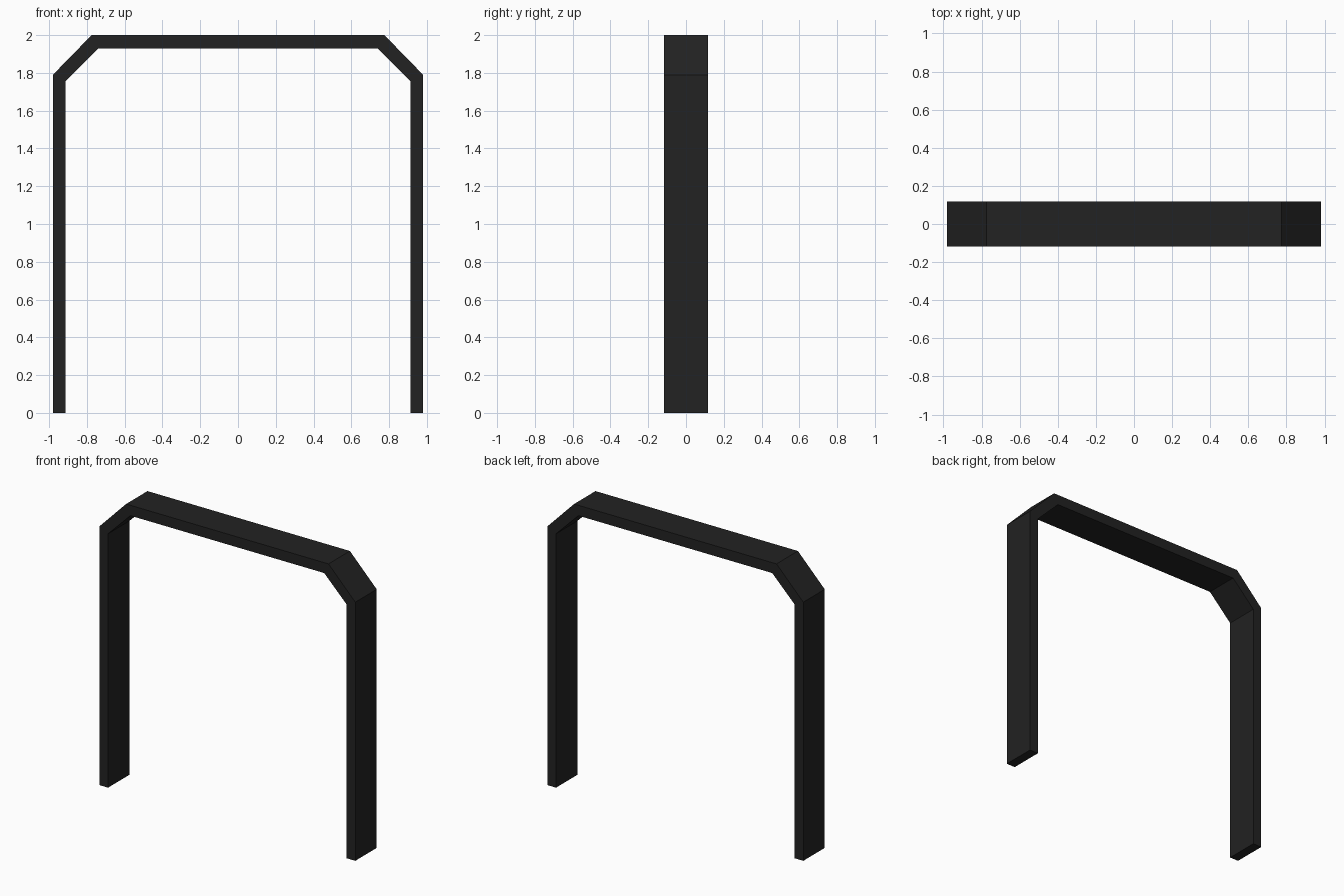
import bpy
import bmesh

cube = bpy.data.objects.get("Cube")
if cube:
    bpy.data.objects.remove(cube, do_unlink=True)

# Near-black painted finish
black = bpy.data.materials.new("matte_black")
colour = (0.016, 0.016, 0.016, 1.0)
black.use_nodes = True
black.diffuse_color = colour
black.node_tree.nodes["Principled BSDF"].inputs["Base Color"].default_value = colour

HALF_DEPTH = 0.117

# Right-hand half of the arch outline as (x, z), from the foot upwards
outer = [(0.98, 0), (0.98, 1.79), (0.775, 2)]
inner = [(0.913, 0), (0.913, 1.757), (0.742, 1.928)]


def full_path(half):
    """Mirror a half outline across x = 0."""
    return half + [(-x, z) for x, z in reversed(half)]


# Chamfered arch: a band of quads between the outlines, given depth
bm = bmesh.new()
rows = [[bm.verts.new((x, -HALF_DEPTH, z)) for x, z in full_path(half)]
        for half in (outer, inner)]
out_row, in_row = rows
front = [bm.faces.new((out_row[i], out_row[i + 1], in_row[i + 1], in_row[i]))
         for i in range(len(out_row) - 1)]
extruded = bmesh.ops.extrude_face_region(bm, geom=front, use_keep_orig=True)
back = [v for v in extruded["geom"] if isinstance(v, bmesh.types.BMVert)]
bmesh.ops.translate(bm, verts=back, vec=(0, 2 * HALF_DEPTH, 0))
bmesh.ops.recalc_face_normals(bm, faces=bm.faces[:])

mesh = bpy.data.meshes.new("arch_frame")
bm.to_mesh(mesh)
bm.free()
mesh.materials.append(black)
arch = bpy.data.objects.new("arch_frame", mesh)
bpy.context.collection.objects.link(arch)
